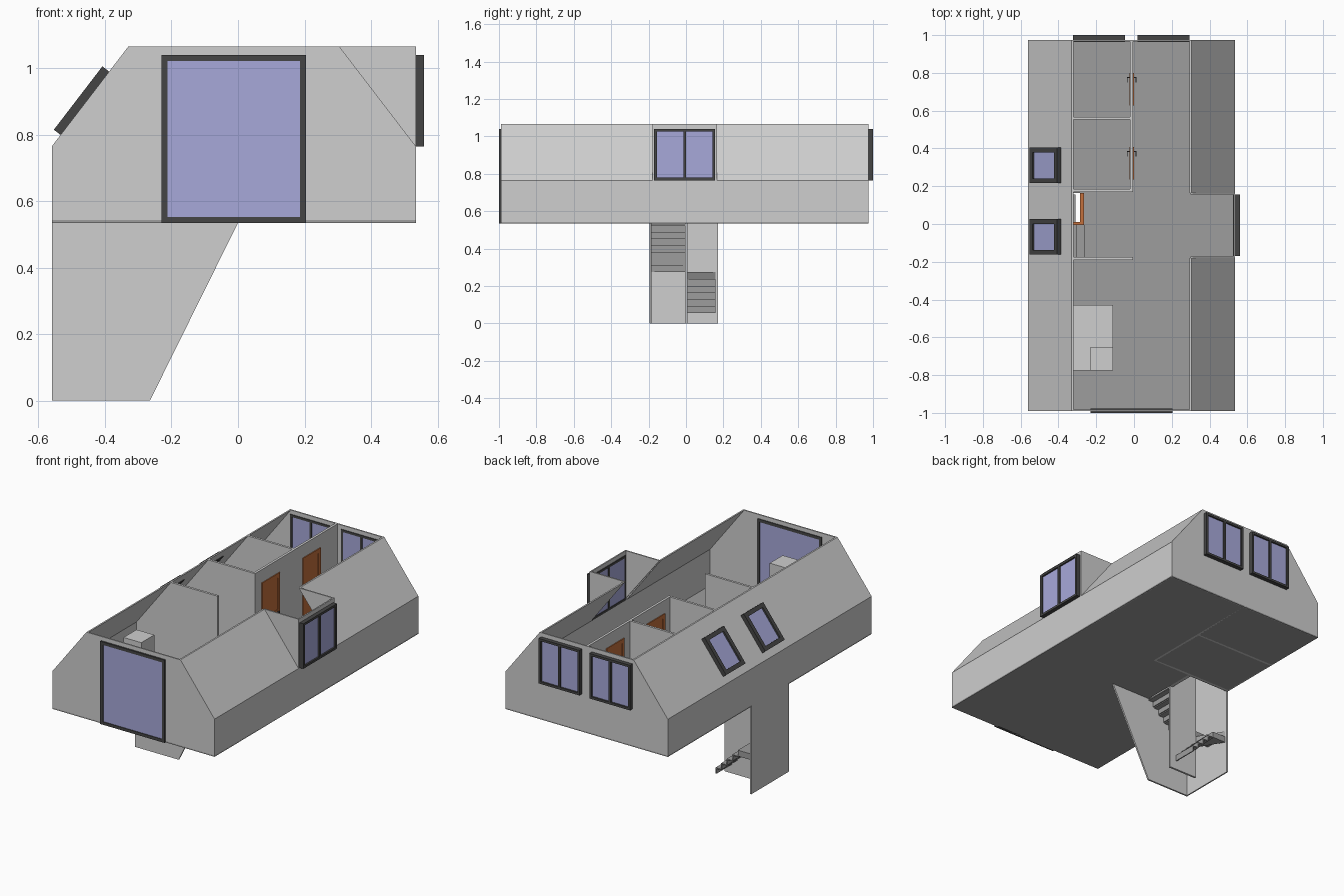
import bpy, bmesh
from mathutils import Matrix, Vector

if "Cube" in bpy.data.objects:
    bpy.data.objects.remove(bpy.data.objects["Cube"])


def material(name, rgb):
    m = bpy.data.materials.new(name)
    m.diffuse_color = (*rgb, 1)
    m.use_nodes = True
    m.node_tree.nodes["Principled BSDF"].inputs["Base Color"].default_value = m.diffuse_color
    return m


WALL = material("wall_grey", (0.62, 0.62, 0.62))
FLOOR = material("floor_grey", (0.34, 0.34, 0.34))
FRAME = material("frame_charcoal", (0.06, 0.06, 0.06))
GLASS = material("glass_blue", (0.386, 0.397, 0.70))
WOOD = material("door_wood", (0.55, 0.16, 0.045))


def prism(name, pts, axis, a, b, mat, matrix=None):
    """Extrude a 2D outline along an axis: 'y' takes (x,z), 'x' (y,z), 'z' (x,y)."""
    place = {"x": lambda p, t: (t, p[0], p[1]),
             "y": lambda p, t: (p[0], t, p[1]),
             "z": lambda p, t: (p[0], p[1], t)}[axis]
    bm = bmesh.new()
    lo = [bm.verts.new(place(p, a)) for p in pts]
    hi = [bm.verts.new(place(p, b)) for p in pts]
    bm.faces.new(lo)
    bm.faces.new(hi)
    n = len(pts)
    for i in range(n):
        bm.faces.new((lo[i], lo[(i + 1) % n], hi[(i + 1) % n], hi[i]))
    bmesh.ops.recalc_face_normals(bm, faces=bm.faces)
    me = bpy.data.meshes.new(name)
    bm.to_mesh(me)
    bm.free()
    me.materials.append(mat)
    ob = bpy.data.objects.new(name, me)
    if matrix:
        ob.matrix_world = matrix
    bpy.context.collection.objects.link(ob)
    return ob


def box(name, x, y, z, mat, matrix=None):
    return prism(name, [(x[0], y[0]), (x[1], y[0]), (x[1], y[1]), (x[0], y[1])],
                 "z", z[0], z[1], mat, matrix)


def window(name, matrix, w, h, depth, back, bar, panes=1):
    """Window in local XY, centred; local +z points outdoors, from -back to depth."""
    d = (-back, depth)
    for s, side in ((-1, "left"), (1, "right")):
        xs = sorted((s * w / 2, s * (w / 2 - bar)))
        ys = sorted((s * h / 2, s * (h / 2 - bar)))
        box(f"{name}_{side}_jamb", xs, (-h / 2, h / 2), d, FRAME, matrix)
        box(f"{name}_{'sill' if s < 0 else 'head'}", (-w / 2 + bar, w / 2 - bar), ys, d, FRAME, matrix)
    if panes == 2:
        box(f"{name}_mullion", (-bar / 2, bar / 2), (-h / 2 + bar, h / 2 - bar), d, FRAME, matrix)
    box(f"{name}_glass", (-w / 2 + bar, w / 2 - bar), (-h / 2 + bar, h / 2 - bar),
        (-back + 0.003, depth * 0.6), GLASS, matrix)


def facing(origin, right, up):
    r, u = Vector(right).normalized(), Vector(up).normalized()
    m = Matrix((r, u, r.cross(u))).transposed().to_4x4()
    return Matrix.Translation(origin) @ m


# main dimensions
XL, XR, RL, RR = -0.56, 0.535, -0.33, 0.305
Y0, Y1 = -0.99, 0.975
ZF, ZK, ZT, T = 0.535, 0.765, 1.065, 0.008
D0, D1 = -0.18, 0.165            # dormer
H0, H1, HX = -0.185, 0.165, -0.265   # stair opening

# floor around the stair opening
box("floor_front", (XL, XR), (Y0, H0), (ZF, ZF + T), FLOOR)
box("floor_back", (XL, XR), (H1, Y1), (ZF, ZF + T), FLOOR)
box("floor_middle", (HX, XR), (H0, H1), (ZF, ZF + T), FLOOR)

# gables and sloped roof sides, open on top
gable = [(XL, ZF), (XL, ZK), (RL, ZT), (RR, ZT), (XR, ZK), (XR, ZF)]
prism("front_gable", gable, "y", Y0, Y0 + T, WALL)
prism("back_gable", gable, "y", Y1 - T, Y1, WALL)
prism("left_roof_side", [(XL, ZF), (XL, ZK), (RL, ZT), (RL + 0.01, ZT), (XL + T, ZK - 0.003), (XL + T, ZF)],
      "y", Y0, Y1, WALL)
box("right_knee_wall", (XR - T, XR), (Y0, Y1), (ZF, ZK), WALL)
slope = [(XR, ZK), (RR, ZT), (RR - 0.01, ZT), (XR - 0.01, ZK)]
prism("right_slope_front", slope, "y", Y0, D0, WALL)
prism("right_slope_back", slope, "y", D1, Y1, WALL)

# dormer
cheek = [(RR - 0.005, ZT), (XR, ZT), (XR, ZK)]
prism("dormer_front_cheek", cheek, "y", D0, D0 + T, WALL)
prism("dormer_back_cheek", cheek, "y", D1 - T, D1, WALL)
box("dormer_wall", (XR - T, XR), (D0, D1), (ZK, ZT), WALL)

# windows
window("front_window", facing((-0.0125, Y0, 0.7875), (1, 0, 0), (0, 0, 1)), 0.435, 0.505, 0.01, 0.012, 0.018)
for name, x in (("back_left_window", -0.185), ("back_right_window", 0.157)):
    window(name, facing((x, Y1, 0.9025), (-1, 0, 0), (0, 0, 1)), 0.275, 0.275, 0.025, 0.012, 0.014, 2)
window("dormer_window", facing((XR, -0.0075, 0.9025), (0, 1, 0), (0, 0, 1)), 0.325, 0.275, 0.025, 0.012, 0.014, 2)
for name, y in (("skylight_front", -0.068), ("skylight_back", 0.31)):
    window(name, facing((-0.461, y, 0.895), (0, -1, 0), (RL - XL, 0, ZT - ZK)), 0.188, 0.24, 0.025, 0.012, 0.025)

# inner partition walls, cut to follow the roof slope
part = [(XL + 0.004, ZF), (XL + 0.004, ZK), (RL, ZT), (-0.005, ZT), (-0.005, ZF)]
for name, y in (("stair_front_wall", -0.19), ("stair_back_wall", 0.17), ("room_divider", 0.553)):
    prism(name, part, "y", y, y + 0.014, WALL)
box("corridor_wall", (-0.02, -0.005), (0.17, Y1), (ZF, ZT), WALL)

# doors with raised stiles and rails, handles on both sides
for name, y in (("front_door", 0.235), ("back_door", 0.627)):
    w = 0.172
    box(f"{name}_leaf", (-0.022, -0.003), (y, y + w), (ZF + T, 0.985), WOOD)
    bars = [((y, y + 0.022), (ZF + T, 0.985)), ((y + w - 0.022, y + w), (ZF + T, 0.985))]
    bars += [((y + 0.022, y + w - 0.022), (z, z + 0.025)) for z in (ZF + T, 0.74, 0.96)]
    for i, (ys, zs) in enumerate(bars):
        box(f"{name}_rail_{i}", (-0.025, 0.0), ys, zs, WOOD)
    box(f"{name}_spindle", (-0.038, 0.013), (y + 0.145, y + 0.152), (0.75, 0.757), FRAME)
    for x in (-0.038, 0.009):
        box(f"{name}_handle", (x, x + 0.004), (y + 0.122, y + 0.152), (0.75, 0.757), FRAME)

# built-in cupboard with a tall block
box("low_cupboard", (XL + T, -0.11), (-0.775, -0.43), (ZF, 0.72), WALL)
box("tall_block", (-0.23, -0.11), (-0.775, -0.65), (0.72, 0.977), WALL)

# stair shaft below the floor
prism("shaft_front_wall", [(XL, 0), (XL, ZF), (0, ZF), (HX, 0)], "y", -0.195, -0.185, WALL)
box("shaft_left_wall", (XL, XL + T), (-0.195, 0.17), (0, ZF), WALL)
box("shaft_middle_wall", (-0.46, HX), (-0.005, 0.007), (0, 0.72), WALL)
box("rail_wall", (-0.285, HX), (0.007, H1), (ZF, 0.72), WALL)
box("rail_cap_side", (-0.285, HX), (-0.005, H1), (0.72, 0.73), WOOD)
box("rail_cap_middle", (-0.46, -0.285), (-0.005, 0.01), (0.72, 0.73), WOOD)

# stairs: lower flight, four winders, upper flight
RISE, START, PX, S = 0.0365, 0.055, -0.46, 0.006


def level(k):
    return START + RISE * (k + 1)


def step(name, xs, ys, k, nose):
    z = level(k)
    box(f"{name}_tread", xs, ys, (z - S, z), FLOOR)
    box(f"{name}_riser", sorted((nose, nose + (S if nose == xs[0] else -S))), ys, (z - RISE, z - S), FLOOR)


for k in range(4):
    x = -0.31 - 0.0375 * k
    step(f"lower_step_{k}", (x - 0.0375, x), (0.007, 0.157), k, x)
XI, YB, YF = XL + T, 0.157, -0.185
ring = [(PX, YB), (XI, YB), (XI, 0), (XI, YF), (PX, YF)]
for i in range(4):
    z = level(4 + i)
    prism(f"winder_{i}", [(PX, 0), ring[i], ring[i + 1]], "z", z - RISE, z, FLOOR)
for i in range(5):
    x = PX + 0.039 * i
    step(f"upper_step_{i}", (x, x + 0.039), (YF, -0.005), 8 + i, x)
